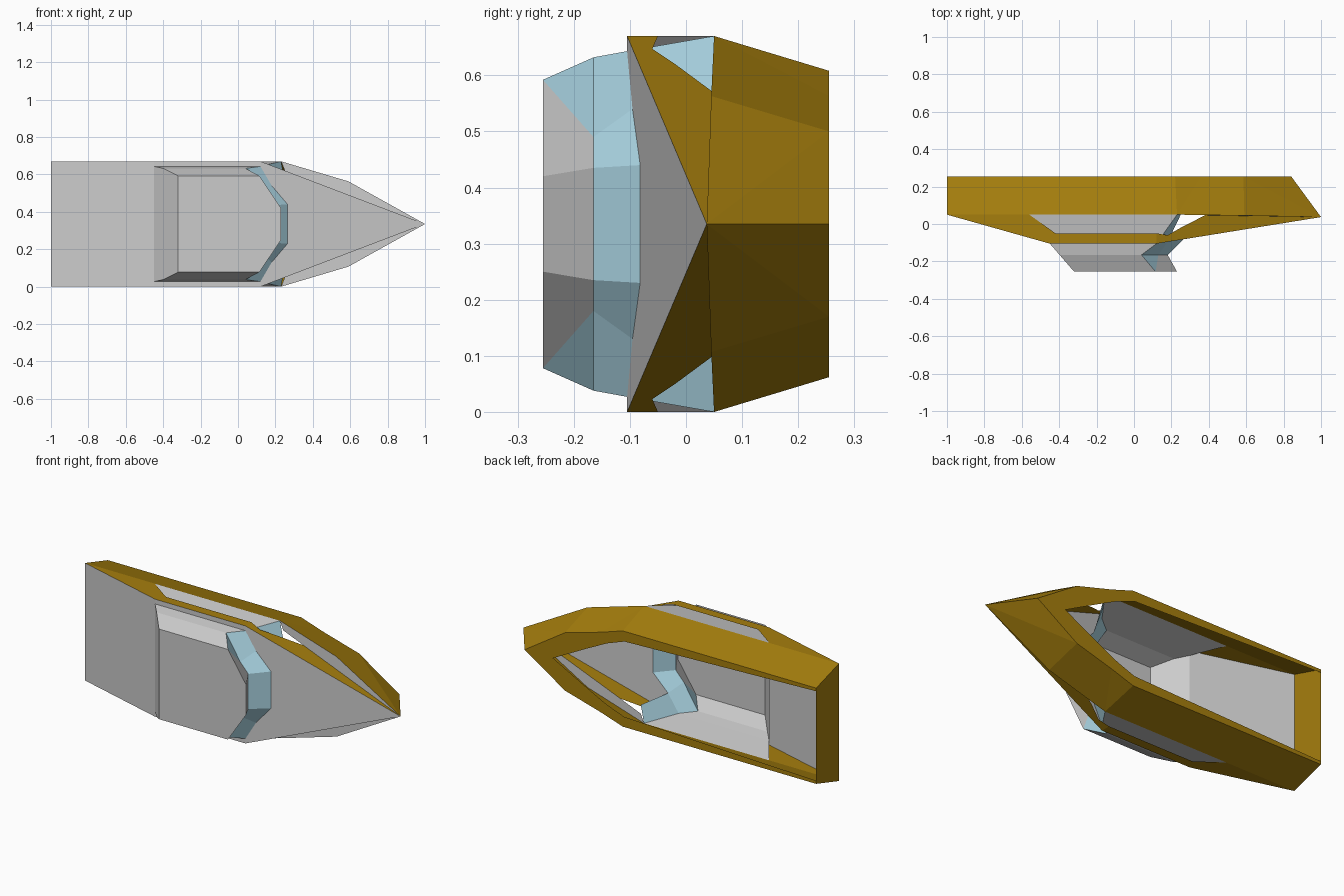
import bpy, bmesh

if "Cube" in bpy.data.objects:
    bpy.data.objects.remove(bpy.data.objects["Cube"])

MID = 0.335  # centre line of the boat (it lies on its side, keel towards +y)


def material(name, rgb):
    m = bpy.data.materials.new(name)
    m.diffuse_color = (*rgb, 1)
    m.use_nodes = True
    m.node_tree.nodes["Principled BSDF"].inputs["Base Color"].default_value = m.diffuse_color
    return m


WOOD = material("wood", (0.38, 0.21, 0.004))
GLASS = material("glass", (0.42, 0.69, 0.80))


def half_part(name, polys, mat=None):
    """Build faces of the upper half and mirror them over the centre line."""
    bm = bmesh.new()
    for poly in polys:
        pts = []
        for p in poly:
            if p not in pts:
                pts.append(p)
        bm.faces.new([bm.verts.new((x, y, z - MID)) for x, y, z in pts])
    bmesh.ops.remove_doubles(bm, verts=bm.verts, dist=0.0005)
    bmesh.ops.recalc_face_normals(bm, faces=bm.faces)
    me = bpy.data.meshes.new(name)
    bm.to_mesh(me)
    bm.free()
    ob = bpy.data.objects.new(name, me)
    bpy.context.collection.objects.link(ob)
    ob.location.z = MID
    mod = ob.modifiers.new("mirror", "MIRROR")
    mod.use_axis = (False, False, True)
    if mat:
        me.materials.append(mat)
    return ob


def strip(a, b, first=0, last=None):
    """Quads between two point rows."""
    last = len(a) - 1 if last is None else last
    return [[a[i], a[i + 1], b[i + 1], b[i]] for i in range(first, last)]


# Key points
TOP = 0.67
tip = (1.0, 0.037, MID)
stern = (-1, 0.05, TOP)
shoulder = (0.23, 0.05, TOP)
flare = (0.59, 0.045, 0.563)
rail_aft = (-0.45, -0.105, TOP)
rail_fore = (0.12, -0.105, TOP)

# Hull sides, bow and transom, with an inward rim around the open underside
keel = [(-1, 0.255, 0.608), (0.22, 0.255, 0.608), (0.36, 0.255, 0.563),
        (0.585, 0.255, 0.50), (0.84, 0.255, MID)]
rim = [(-1, 0.255, 0.59), (0.21, 0.255, 0.55), (0.32, 0.255, 0.51),
       (0.45, 0.255, 0.445), (0.66, 0.255, MID)]
half_part("hull", [
    [stern, shoulder, keel[1], keel[0]],
    [shoulder, keel[1], keel[2]],
    [shoulder, flare, keel[3], keel[2]],
    [flare, tip, keel[3]],
    [tip, keel[4], keel[3]],
    [stern, keel[0], (-1, 0.255, MID), (-1, 0.05, MID)],
] + strip(keel, rim), WOOD)


def bow_line(x, y):
    """Point standing under the straight rail that runs to the bow tip."""
    return (x, y, TOP - 0.381 * (x - 0.12))


# Bulwark with a long side opening that wraps onto the bow
hole = [(-0.56, 0.05, TOP), (-0.42, -0.05, TOP), (0.12, -0.05, TOP)]
bow_edge = [hole[2], bow_line(0.18, -0.06), bow_line(0.25, -0.02), bow_line(0.38, 0.047)]
half_part("bulwark", strip([stern, rail_aft, rail_fore], hole)
          + [[rail_fore] + bow_edge + [tip]], WOOD)


def deck_y(x):
    return -0.105 + (x - 0.12) * 0.161


# Cabin cross-section rows: deck level, knuckle and roof
base = [(-0.45, -0.105, MID), (-0.45, -0.105, 0.643)] + [
    (x, deck_y(x), z) for x, z in ((0.12, 0.643), (0.18, 0.54), (0.265, 0.44), (0.265, MID))]
knuckle = [(x, -0.165, z) for x, z in (
    (-0.398, MID), (-0.398, 0.632), (0.04, 0.632), (0.13, 0.49), (0.18, 0.435), (0.18, MID))]
roof = [(x, -0.255, z) for x, z in (
    (-0.32, MID), (-0.32, 0.592), (0.115, 0.592), (0.115, 0.592), (0.23, 0.42), (0.23, MID))]

# Cabin walls, roof, visor and lower side walls
lower_aft = (-0.56, 0.05, TOP)
half_part("cabin", strip(base, knuckle, 0, 2) + strip(knuckle, roof, 0, 2)
          + strip(knuckle, roof, 3) + [roof]
          + [[base[1], base[2], shoulder, lower_aft]])

# Windscreen and the glass corner below the deck
half_part("windscreen", strip(base, knuckle, 2)
          + [[knuckle[2], knuckle[3], roof[2]],
             [shoulder, base[2], base[3], (0.25, 0.05, 0.57)]], GLASS)

# Decks fore, aft and along the sides, plus the ledge over the bow flare
half_part("deck", [
    [rail_fore] + base[2:] + [tip],
    [stern, rail_aft, base[1], base[0], (-1, 0.05, MID)],
    [rail_aft, rail_fore, base[2], base[1]],
    [shoulder, flare, tip, bow_edge[3], bow_line(0.25, 0.05)],
])
